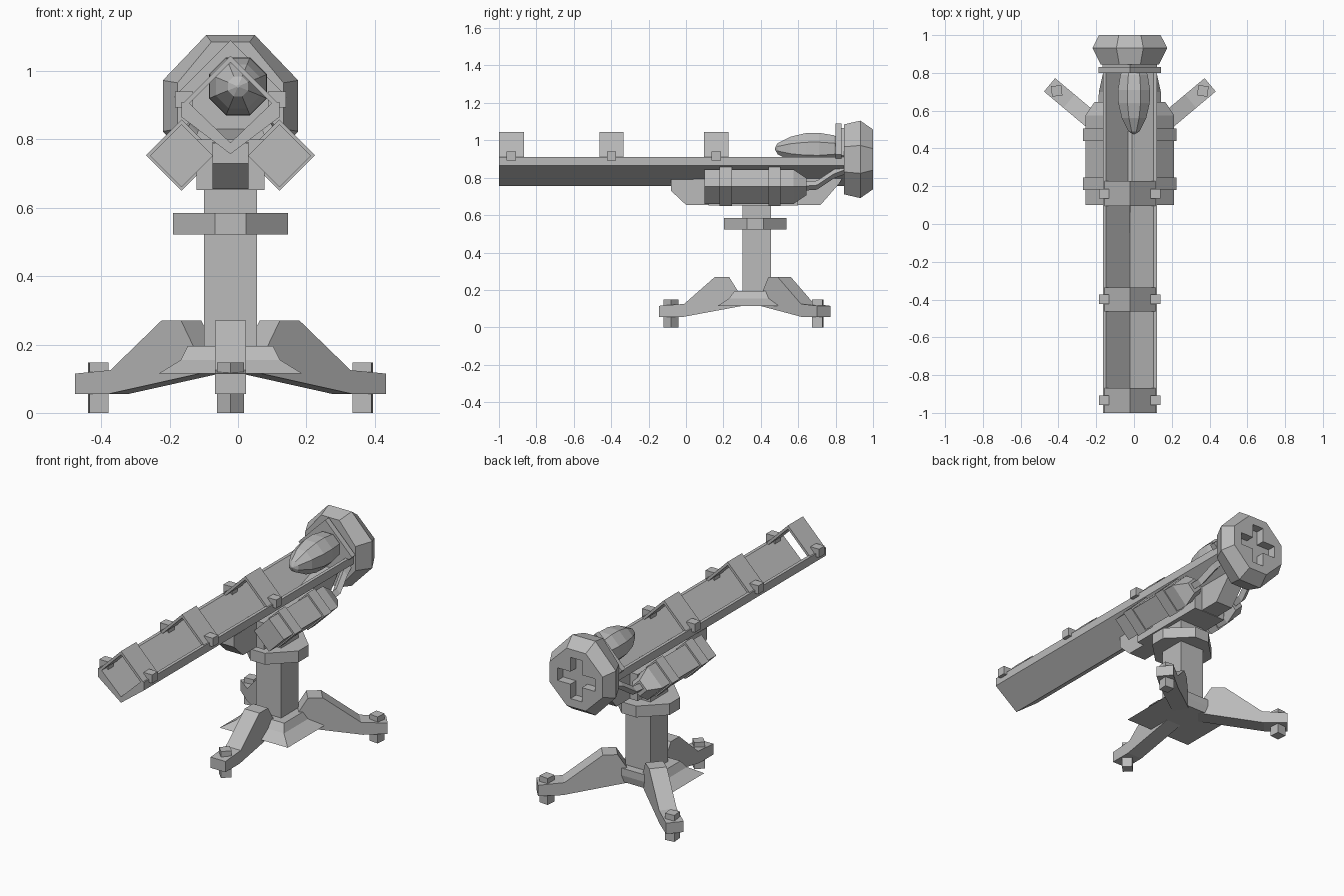
import bpy, bmesh
from math import sin, cos, pi, radians
from mathutils import Matrix, Vector

if "Cube" in bpy.data.objects:
    bpy.data.objects.remove(bpy.data.objects["Cube"])

CX = -0.022          # shared centre line of gun and pedestal
CY = 0.38            # pedestal centre

grey = bpy.data.materials.new("plain_grey")
grey.use_nodes = True
grey.diffuse_color = (0.5, 0.5, 0.5, 1)
grey.node_tree.nodes["Principled BSDF"].inputs["Base Color"].default_value = (0.5, 0.5, 0.5, 1)


def loft(name, rings, matrix=None):
    """Skin equal-length rings of points and cap both ends."""
    bm = bmesh.new()
    loops = [[bm.verts.new(p) for p in ring] for ring in rings]
    n = len(loops[0])
    for a, b in zip(loops, loops[1:]):
        for i in range(n):
            j = (i + 1) % n
            bm.faces.new((a[i], a[j], b[j], b[i]))
    bm.faces.new(loops[0])
    bm.faces.new(loops[-1])
    bmesh.ops.recalc_face_normals(bm, faces=bm.faces)
    if matrix:
        bm.transform(matrix)
    mesh = bpy.data.meshes.new(name)
    bm.to_mesh(mesh)
    bm.free()
    mesh.materials.append(grey)
    obj = bpy.data.objects.new(name, mesh)
    bpy.context.collection.objects.link(obj)
    return obj


def along_y(name, profile, y0, y1):
    """Extrude an x-z profile (x from the centre line) along y."""
    return loft(name, [[(CX + x, y, z) for x, z in profile] for y in (y0, y1)])


def rect(x0, x1, y0, y1, z):
    return [(x0, y0, z), (x1, y0, z), (x1, y1, z), (x0, y1, z)]


def box(name, x0, x1, y0, y1, z0, z1):
    return loft(name, [rect(x0, x1, y0, y1, z) for z in (z0, z1)])


def diamond(x, z, r):
    return [(x + r, z), (x, z + r), (x - r, z), (x, z - r)]


def chopped(hx, hz, k):
    """Square with cut corners; k is the flat share of each side."""
    return [(hx, -hz * k), (hx, hz * k), (hx * k, hz), (-hx * k, hz),
            (-hx, hz * k), (-hx, -hz * k), (-hx * k, -hz), (hx * k, -hz)]


def mirrored(half):
    """Complete a profile whose first half runs from centre to centre."""
    return half + [(-x, z) for x, z in reversed(half) if x > 0]


# Legs with foot posts
def leg(name, angle, length):
    k = length - 0.525
    profile = [(0.05, 0.12), (0.40 + k, 0.055), (0.525 + k, 0.055), (0.525 + k, 0.115),
               (0.39 + k, 0.125), (0.225, 0.27), (0.15, 0.27), (0.1, 0.19), (0.05, 0.19)]
    m = Matrix.Translation((CX, CY, 0)) @ Matrix.Rotation(radians(angle), 4, 'Z')
    loft(name, [[(d, y, z) for d, z in profile] for y in (-0.046, 0.046)], m)
    post = diamond(0.46 + k * 1.5, 0, 0.039)
    loft(name + "_foot", [[(x, y, z) for x, y in post] for z in (0, 0.148)], m)


leg("front_leg", -90, 0.525)
leg("rear_left_leg", 40, 0.555)
leg("rear_right_leg", 140, 0.555)

# Base plate, column and collar
loft("base_plate", [rect(CX - 0.21, CX + 0.21, 0.17, 0.49, 0.115),
                    rect(CX - 0.145, CX + 0.145, 0.23, 0.5, 0.155),
                    rect(CX - 0.125, CX + 0.125, 0.26, 0.5, 0.195)])
box("column", CX - 0.077, CX + 0.077, 0.302, 0.455, 0.12, 0.67)
loft("collar", [[(CX + x, 0.37 + y, z) for x, y in chopped(0.168, 0.166, 0.27)]
                for z in (0.522, 0.585)])

# Cradle under the rail
keel = [(-0.08, 0.79), (-0.08, 0.73), (0, 0.655), (0.72, 0.655), (0.82, 0.77), (0.86, 0.84), (0.6, 0.8)]
loft("cradle_keel", [[(CX + x, y, z) for y, z in keel] for x in (-0.053, 0.053)])
along_y("cradle_block", [(-0.1, 0.652), (0.1, 0.652), (0.1, 0.8), (-0.1, 0.8)], 0.12, 0.6)

# Open V-shaped launch rail
along_y("launch_rail", mirrored([(0, 0.757), (0.143, 0.865), (0.143, 0.91),
                                 (0.125, 0.91), (0, 0.79)]), -1, 0.86)

# Roof bands with side clamps
for i, (y0, y1) in enumerate([(-1, -0.867), (-0.462, -0.335), (0.095, 0.227)]):
    roof = mirrored([(0, 1.025), (0.123, 0.902), (0.143, 0.902), (0, 1.045)])
    along_y(f"roof_band_{i + 1}", roof, y0, y1)
    mid = (y0 + y1) / 2
    for side, s in (("left", 1), ("right", -1)):
        xs = sorted((CX + s * 0.11, CX + s * 0.163))
        box(f"{side}_clamp_{i + 1}", *xs, mid - 0.025, mid + 0.025, 0.893, 0.94)

# Side pods with straps and feed pipes
for side, s in (("left", 1), ("right", -1)):
    px = s * 0.143
    loft(side + "_pod", [[(CX + x, y, z) for x, z in diamond(px, 0.752, r)]
                         for y, r in ((0.1, 0.092), (0.575, 0.092), (0.645, 0.045))])
    for i, y in enumerate((0.18, 0.44)):
        along_y(f"{side}_strap_{i + 1}", diamond(px, 0.754, 0.104), y, y + 0.065)
    path = [(0.143, 0.63, 0.755), (0.14, 0.7, 0.76), (0.12, 0.79, 0.82), (0.1, 0.87, 0.85)]
    loft(side + "_pipe", [[(CX + x, y, z) for x, z in diamond(s * cx, cz, 0.024)]
                          for cx, y, cz in path])

# Egg-shaped seeker on top of the rail
egg = [(0.475, 0.004), (0.49, 0.032), (0.56, 0.07), (0.64, 0.09),
       (0.71, 0.092), (0.79, 0.078), (0.84, 0.05)]
loft("seeker_dome", [[(r * cos(a), y, 0.955 + r * sin(a))
                      for a in [pi / 8 + i * pi / 4 for i in range(8)]] for y, r in egg])

# Diamond end plates at the breech
along_y("breech_plate", diamond(0, 0.925, 0.165), 0.8, 0.832)
along_y("breech_spacer", diamond(0, 0.92, 0.145), 0.83, 0.86)

# Eight-sided breech with a cross-shaped recess in its back
breech = loft("breech", [[(CX + x, y, 0.898 + z) for x, z in chopped(hx, hz, 0.36)]
                         for y, hx, hz in ((0.845, 0.155, 0.187), (0.932, 0.198, 0.207),
                                           (1.0, 0.163, 0.16))])
for i, (hx, hz) in enumerate(((0.115, 0.035), (0.035, 0.115))):
    cutter = box(f"recess_cutter_{i + 1}", CX - hx, CX + hx, 0.95, 1.05, 0.898 - hz, 0.898 + hz)
    cutter.hide_render = True
    cutter.hide_viewport = True
    cutter.display_type = 'WIRE'
    cut = breech.modifiers.new(f"recess_{i + 1}", 'BOOLEAN')
    cut.operation = 'DIFFERENCE'
    cut.solver = 'EXACT'
    cut.object = cutter
